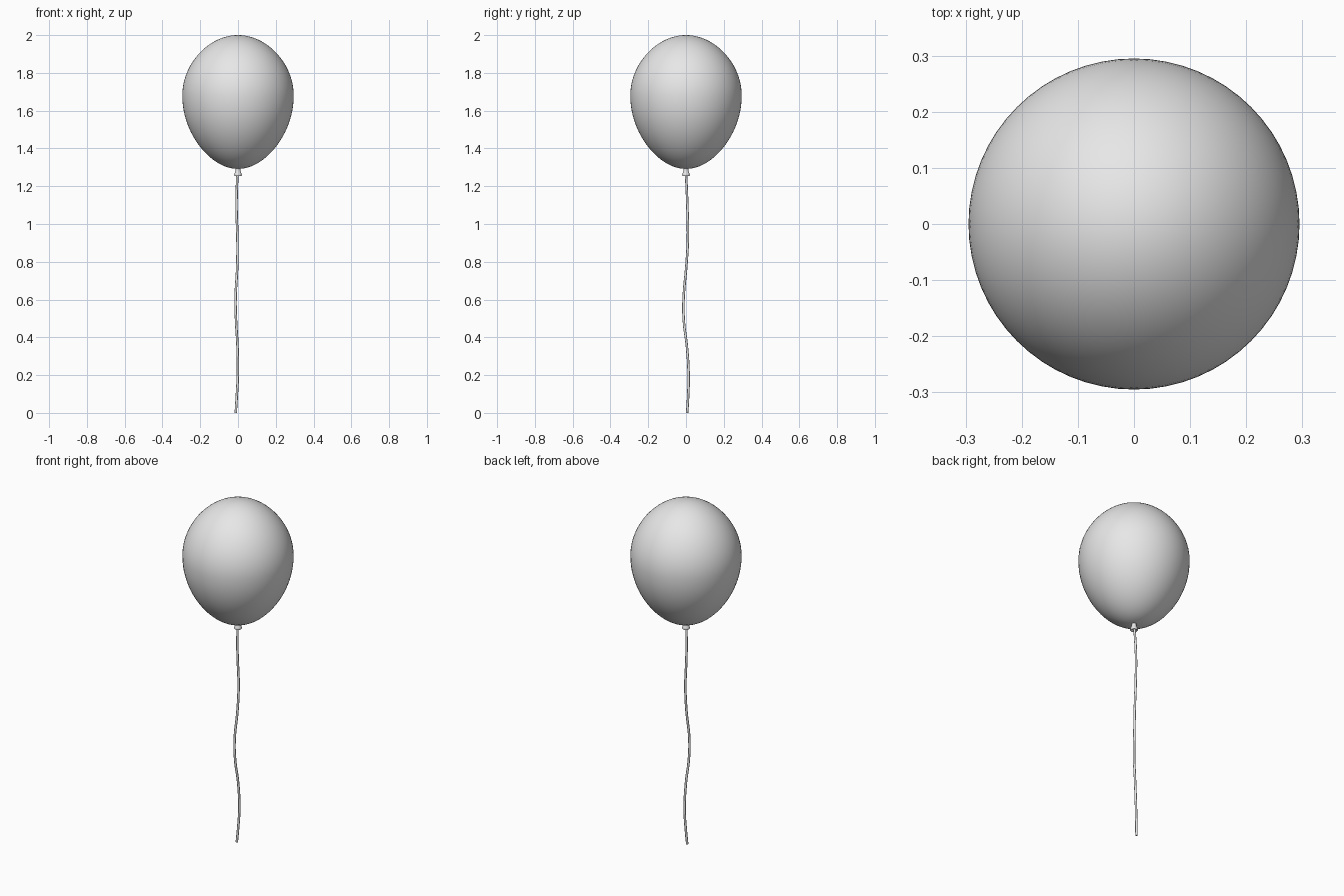
import bpy, bmesh, math

if "Cube" in bpy.data.objects:
    bpy.data.objects.remove(bpy.data.objects["Cube"])

rubber = bpy.data.materials.new("light_grey")
rubber.diffuse_color = (0.8, 0.8, 0.8, 1)
rubber.use_nodes = True
rubber.node_tree.nodes["Principled BSDF"].inputs["Base Color"].default_value = rubber.diffuse_color


def lathe(name, profile, sides):
    """Spin a (radius, z) profile about the z axis."""
    bm = bmesh.new()
    verts = [bm.verts.new((r, 0, z)) for r, z in profile]
    edges = [bm.edges.new(pair) for pair in zip(verts, verts[1:])]
    bmesh.ops.spin(bm, geom=verts + edges, cent=(0, 0, 0), axis=(0, 0, 1),
                   angle=2 * math.pi, steps=sides)
    bmesh.ops.remove_doubles(bm, verts=bm.verts, dist=1e-5)
    bmesh.ops.recalc_face_normals(bm, faces=bm.faces)
    mesh = bpy.data.meshes.new(name)
    bm.to_mesh(mesh)
    bm.free()
    mesh.materials.append(rubber)
    obj = bpy.data.objects.new(name, mesh)
    bpy.context.collection.objects.link(obj)
    return obj


def smooth(obj, degrees):
    bpy.ops.object.select_all(action='DESELECT')
    obj.select_set(True)
    bpy.context.view_layer.objects.active = obj
    bpy.ops.object.shade_smooth_by_angle(angle=math.radians(degrees))


# Egg-shaped envelope, fuller above its widest level and tapered below
RADIUS, WIDEST, UP, DOWN = 0.295, 1.68, 0.32, 0.388
profile = []
for i in range(49):
    t = math.pi * (i / 48 - 0.5)
    s = math.sin(t)
    taper = 0.1 if s < 0 else 0.06
    r = RADIUS * math.cos(t) * (1 - taper * s * s)
    profile.append((max(r, 0), WIDEST + s * (UP if s > 0 else DOWN)))
profile[0] = (0, profile[0][1])
profile[-1] = (0, 2.0)
smooth(lathe("balloon", profile, 64), 60)

# Flared nozzle with a rolled lip and a shallow hollow underneath
neck = [(0, 1.305), (0.016, 1.300), (0.012, 1.288), (0.014, 1.278),
        (0.019, 1.266), (0.021, 1.259), (0.019, 1.254), (0.014, 1.255),
        (0.008, 1.264), (0, 1.268)]
smooth(lathe("nozzle", neck, 24), 60)

# Gently wavy string
path = [(-0.003, 0, 1.275), (-0.008, 0.007, 1.10), (-0.003, 0.010, 0.92),
        (-0.004, 0.002, 0.78), (-0.013, -0.013, 0.60), (-0.010, -0.011, 0.48),
        (-0.003, 0.004, 0.36), (-0.001, 0.014, 0.20), (-0.007, 0.011, 0.08),
        (-0.012, 0.006, 0.0)]
curve = bpy.data.curves.new("string", 'CURVE')
curve.dimensions = '3D'
curve.resolution_u = 6
curve.bevel_depth = 0.0065
curve.bevel_resolution = 2
curve.use_fill_caps = True
spline = curve.splines.new('BEZIER')
spline.bezier_points.add(len(path) - 1)
for point, co in zip(spline.bezier_points, path):
    point.co = co
    point.handle_left_type = point.handle_right_type = 'AUTO'
curve.materials.append(rubber)
string = bpy.data.objects.new("string", curve)
bpy.context.collection.objects.link(string)
bpy.ops.object.select_all(action='DESELECT')
string.select_set(True)
bpy.context.view_layer.objects.active = string
bpy.ops.object.convert(target='MESH')
smooth(bpy.context.view_layer.objects.active, 50)
